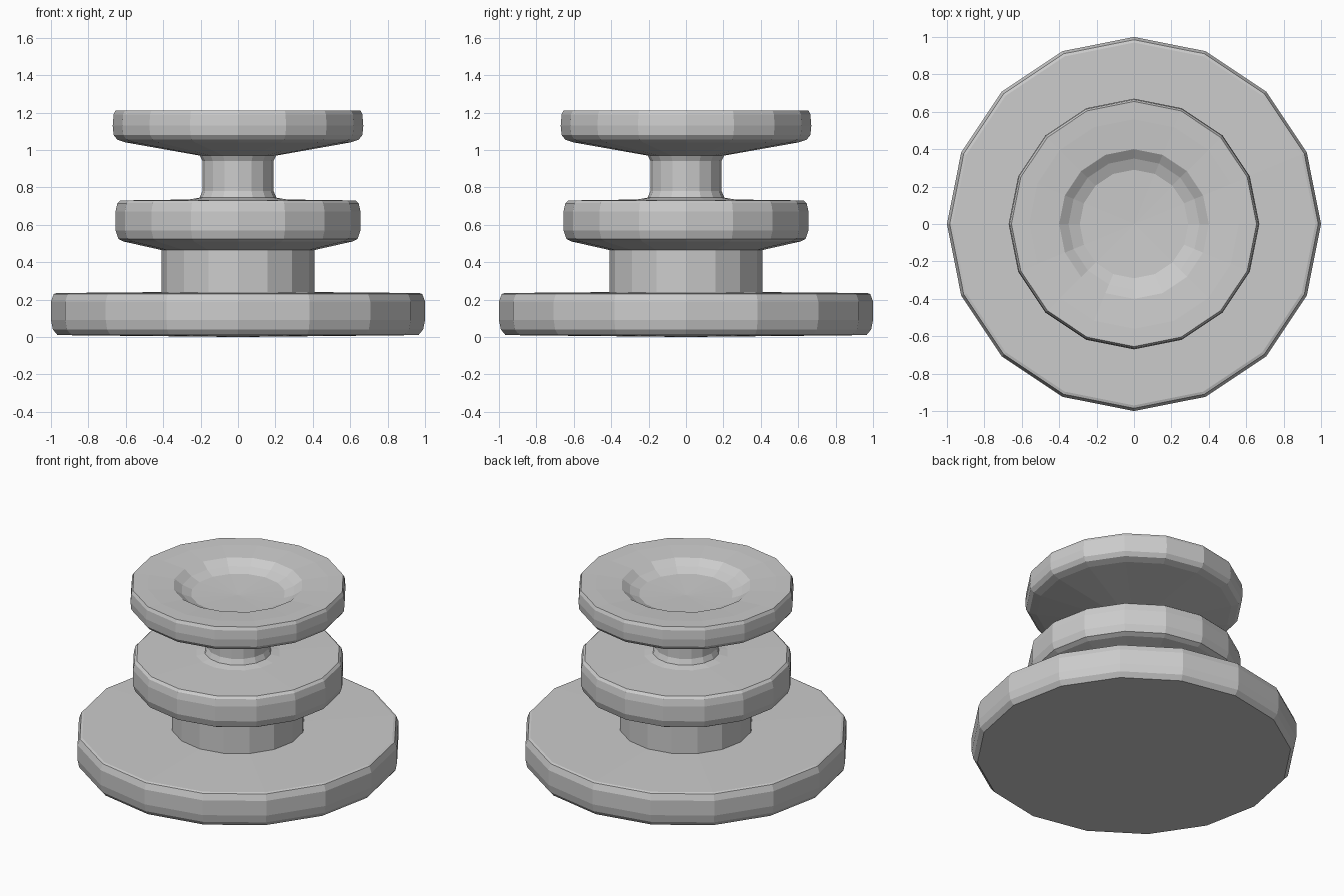
import bpy, bmesh, math

if "Cube" in bpy.data.objects:
    bpy.data.objects.remove(bpy.data.objects["Cube"])

SIDES = 16


def lathe(name, profile):
    """Turn a (radius, height) profile, listed bottom to top, around z."""
    bm = bmesh.new()
    rings = []
    for r, z in profile:
        if r == 0:
            rings.append([bm.verts.new((0, 0, z))] * SIDES)
        else:
            rings.append([bm.verts.new((r * math.cos(2 * math.pi * i / SIDES),
                                        r * math.sin(2 * math.pi * i / SIDES), z))
                          for i in range(SIDES)])
    for low, high in zip(rings, rings[1:]):
        for i in range(SIDES):
            j = (i + 1) % SIDES
            corners = dict.fromkeys([low[i], low[j], high[j], high[i]])
            bm.faces.new(list(corners))
    mesh = bpy.data.meshes.new(name)
    bm.to_mesh(mesh)
    bm.free()
    obj = bpy.data.objects.new(name, mesh)
    bpy.context.collection.objects.link(obj)
    return obj


# Each section starts on the ring where the one below it ends.
# Wide base plate with softened rim
lathe("base_plate", [(0, 0), (0.965, 0.01), (0.99, 0.04), (1.0, 0.09),
                     (1.0, 0.19), (0.985, 0.23), (0.97, 0.235), (0.41, 0.24)])

# Thick lower stem
lathe("lower_stem", [(0.41, 0.24), (0.41, 0.465)])

# Middle disc, flaring out underneath
lathe("middle_disc", [(0.41, 0.465), (0.61, 0.51), (0.64, 0.525), (0.655, 0.57),
                      (0.655, 0.67), (0.645, 0.715), (0.63, 0.73),
                      (0.26, 0.735)])

# Slim neck with small fillets at both ends
lathe("neck", [(0.26, 0.735), (0.205, 0.745), (0.19, 0.78),
               (0.19, 0.94), (0.205, 0.97)])

# Top dish with a shallow bowl
lathe("top_dish", [(0.205, 0.97), (0.60, 1.04), (0.645, 1.055), (0.665, 1.08),
                   (0.67, 1.13), (0.665, 1.19), (0.655, 1.21), (0.56, 1.207),
                   (0.40, 1.195), (0.35, 1.16), (0.29, 1.135), (0, 1.125)])
